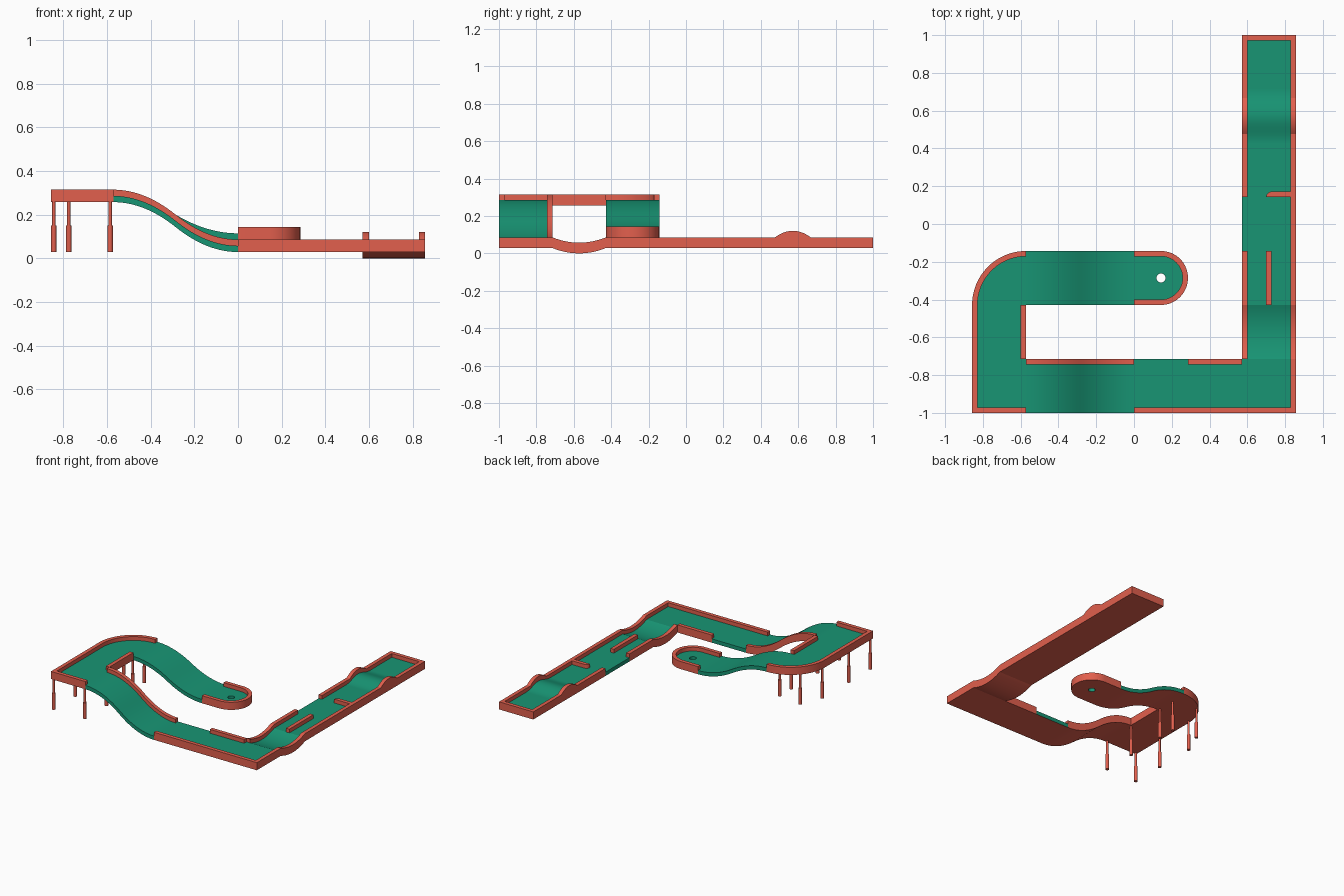
import bpy, bmesh, math

if "Cube" in bpy.data.objects:
    bpy.data.objects.remove(bpy.data.objects["Cube"])

U = 1 / 35            # wall width and floor thickness
T = 10 * U            # tile size


def material(name, col):
    m = bpy.data.materials.new(name)
    m.diffuse_color = (*col, 1)
    m.use_nodes = True
    m.node_tree.nodes["Principled BSDF"].inputs["Base Color"].default_value = m.diffuse_color
    return m


RED = material("border_red", (0.76, 0.115, 0.075))
GREEN = material("turf_green", (0.009, 0.30, 0.175))


def finish(bm, name, mat):
    """Make the object; undersides are always red."""
    bmesh.ops.recalc_face_normals(bm, faces=bm.faces)
    bm.normal_update()
    for f in bm.faces:
        f.material_index = 1 if f.normal.z < -0.3 else 0
    me = bpy.data.meshes.new(name)
    bm.to_mesh(me)
    bm.free()
    me.materials.append(mat)
    me.materials.append(RED)
    ob = bpy.data.objects.new(name, me)
    bpy.context.collection.objects.link(ob)
    return ob


def strip(name, mat, axis, a0, a1, c0, c1, lo, hi, n=1):
    """Sweep a rectangle c0..c1 along an axis; lo(t), hi(t) give its heights."""
    bm = bmesh.new()
    rings = []
    for i in range(n + 1):
        t = i / n
        a = a0 + (a1 - a0) * t
        sec = [(c0, lo(t)), (c1, lo(t)), (c1, hi(t)), (c0, hi(t))]
        rings.append([bm.verts.new((a, c, z) if axis == 'x' else (c, a, z)) for c, z in sec])
    for p, q in zip(rings, rings[1:]):
        for k in range(4):
            j = (k + 1) % 4
            bm.faces.new((p[k], p[j], q[j], q[k]))
    bm.faces.new(rings[0])
    bm.faces.new(rings[-1])
    return finish(bm, name, mat)


def prism(name, mat, pts, z0, z1):
    """Extrude a flat outline from z0 to z1."""
    bm = bmesh.new()
    lo = [bm.verts.new((x, y, z0)) for x, y in pts]
    hi = [bm.verts.new((x, y, z1)) for x, y in pts]
    bm.faces.new(lo)
    bm.faces.new(hi)
    for i in range(len(pts)):
        j = (i + 1) % len(pts)
        bm.faces.new((lo[i], lo[j], hi[j], hi[i]))
    return finish(bm, name, mat)


def box(name, mat, x0, x1, y0, y1, z0, z1):
    return prism(name, mat, [(x0, y0), (x1, y0), (x1, y1), (x0, y1)], z0, z1)


def arc(cx, cy, r, d0, d1, n=24):
    return [(cx + r * math.cos(math.radians(d0 + (d1 - d0) * i / n)),
             cy + r * math.sin(math.radians(d0 + (d1 - d0) * i / n))) for i in range(n + 1)]


def lane(name, axis, a0, a1, c0, c1, base, walls="", n=1, floor=None, rim=None, low=None):
    """Track section with optional low-side (L) and high-side (H) walls."""
    low = low or base
    floor = floor or (lambda t: base(t) + U)
    rim = rim or (lambda t: base(t) + 2 * U)
    f0 = c0 + U * ("L" in walls)
    f1 = c1 - U * ("H" in walls)
    strip(name + "_turf", GREEN, axis, a0, a1, f0, f1, low, floor, n)
    if "L" in walls:
        strip(name + "_wall_low", RED, axis, a0, a1, c0, f0, low, rim, n)
    if "H" in walls:
        strip(name + "_wall_high", RED, axis, a0, a1, f1, c1, low, rim, n)


def level(z):
    return lambda t: z


def ease(t):
    return 2 * t * t if t < 0.5 else 1 - 2 * (1 - t) ** 2


G, H, M = U, 9 * U, 3 * U           # undersides: ground, raised deck, hole green
W0, W1, E0, E1 = -3 * T, -2 * T, 2 * T, 3 * T
Y = [-1 + T * i for i in range(8)]

# East leg, from tee to corner
lane("tee", 'y', Y[6], 1 - U, E0, E1, level(G), "LH")
box("tee_end_wall", RED, E0, E1, 1 - U, 1, G, G + 2 * U)


def hill_rim(t):
    d = (t - 0.5) * T / (3.34 * U)
    return 3 * U + 1.22 * U * max(0, 1 - d * d)


lane("hill", 'y', Y[5], Y[6], E0, E1, level(G), "LH", 36,
     floor=lambda t: 2 * U + U * (1 - math.cos(2 * math.pi * t)) / 2, rim=hill_rim)
lane("baffle_lane", 'y', Y[4], Y[5], E0, E1, level(G), "LH")
lane("open_lane", 'y', Y[3], Y[4], E0, E1, level(G), "H")
lane("divider_lane", 'y', Y[2], Y[3], E0, E1, level(G), "LH")
lane("dip", 'y', Y[1], Y[2], E0, E1, lambda t: U * (2 * t - 1) ** 2, "LH", 24)

# Obstacles
xm = 2.5 * T
prism("side_baffle", RED, [(E1 - U, Y[4]), (E1 - U, Y[4] + U)]
      + arc(xm + U / 2, Y[4], U, 90, 180, 8), 2 * U, 3 * U)
box("centre_divider", RED, xm - U / 2, xm + U / 2, Y[2], Y[3], 2 * U, 3 * U)

# South-east corner and south leg
box("corner_turf", GREEN, E0, E1 - U, -1 + U, Y[1], G, 2 * U)
box("corner_east_wall", RED, E1 - U, E1, -1, Y[1], G, 3 * U)
box("corner_south_wall", RED, E0, E1 - U, -1, -1 + U, G, 3 * U)
lane("south_lane", 'x', T, E0, Y[0], Y[1], level(G), "LH")
lane("south_open_lane", 'x', 0, T, Y[0], Y[1], level(G), "L")
lane("south_ramp", 'x', W1, 0, Y[0], Y[1], lambda t: H - 8 * U * ease(t), "H", 32)

# Raised west deck
box("deck_corner_turf", GREEN, W0 + U, W1, -1 + U, Y[1], H, H + U)
box("deck_corner_west_wall", RED, W0, W0 + U, -1, Y[1], H, H + 2 * U)
box("deck_corner_south_wall", RED, W0 + U, W1, -1, -1 + U, H, H + 2 * U)
lane("deck_lane", 'y', Y[1], Y[2], W0, W1, level(H), "LH")
prism("deck_curve_turf", GREEN, [(W1, Y[2])] + arc(W1, Y[2], T - U, 90, 180), H, H + U)
prism("deck_curve_wall", RED, arc(W1, Y[2], T, 90, 180) + arc(W1, Y[2], T - U, 180, 90), H, H + 2 * U)

# Return ramp and hole green
lane("return_ramp", 'x', W1, 0, Y[2], Y[3], lambda t: H - 6 * U * ease(t), "", 32)
hx, hy, r = T / 2, (Y[2] + Y[3]) / 2, T / 2
outer = [(0, hy - r)] + arc(hx, hy, r, -90, 90, 32) + [(0, hy + r)]
ri = r - U
inner = [(0, hy - ri)] + arc(hx, hy, ri, -90, 90, 32) + [(0, hy + ri)]
green = prism("hole_green_turf", GREEN, inner, M, M + U)
prism("hole_green_wall", RED, outer + inner[::-1], M, M + 2 * U)
cutter = prism("hole_cutter", GREEN, arc(hx, hy, 0.024, 0, 345, 23), M - U, M + 2 * U)
cutter.hide_render = True
cutter.display_type = 'WIRE'
mod = green.modifiers.new("hole", 'BOOLEAN')
mod.operation = 'DIFFERENCE'
mod.solver = 'EXACT'
mod.object = cutter

# Support posts: thick foot, thin upper rod
posts = [(-.844, -.986), (-.585, -.986), (-.844, -.729), (-.585, -.729),
         (-.844, -.416), (-.585, -.416), (-.776, -.25), (-.585, -.28)]
for i, (x, y) in enumerate(posts):
    prism(f"post_foot_{i}", RED, arc(x, y, 0.0125, 0, 330, 11), U, 0.15)
    prism(f"post_rod_{i}", RED, arc(x, y, 0.008, 0, 330, 11), 0.15, H)

# Smooth the curved surfaces, keep edges sharp
for ob in bpy.context.collection.objects:
    ob.select_set(ob is not cutter)
bpy.context.view_layer.objects.active = green
bpy.ops.object.shade_smooth_by_angle(angle=math.radians(25))
cutter.hide_set(True)
